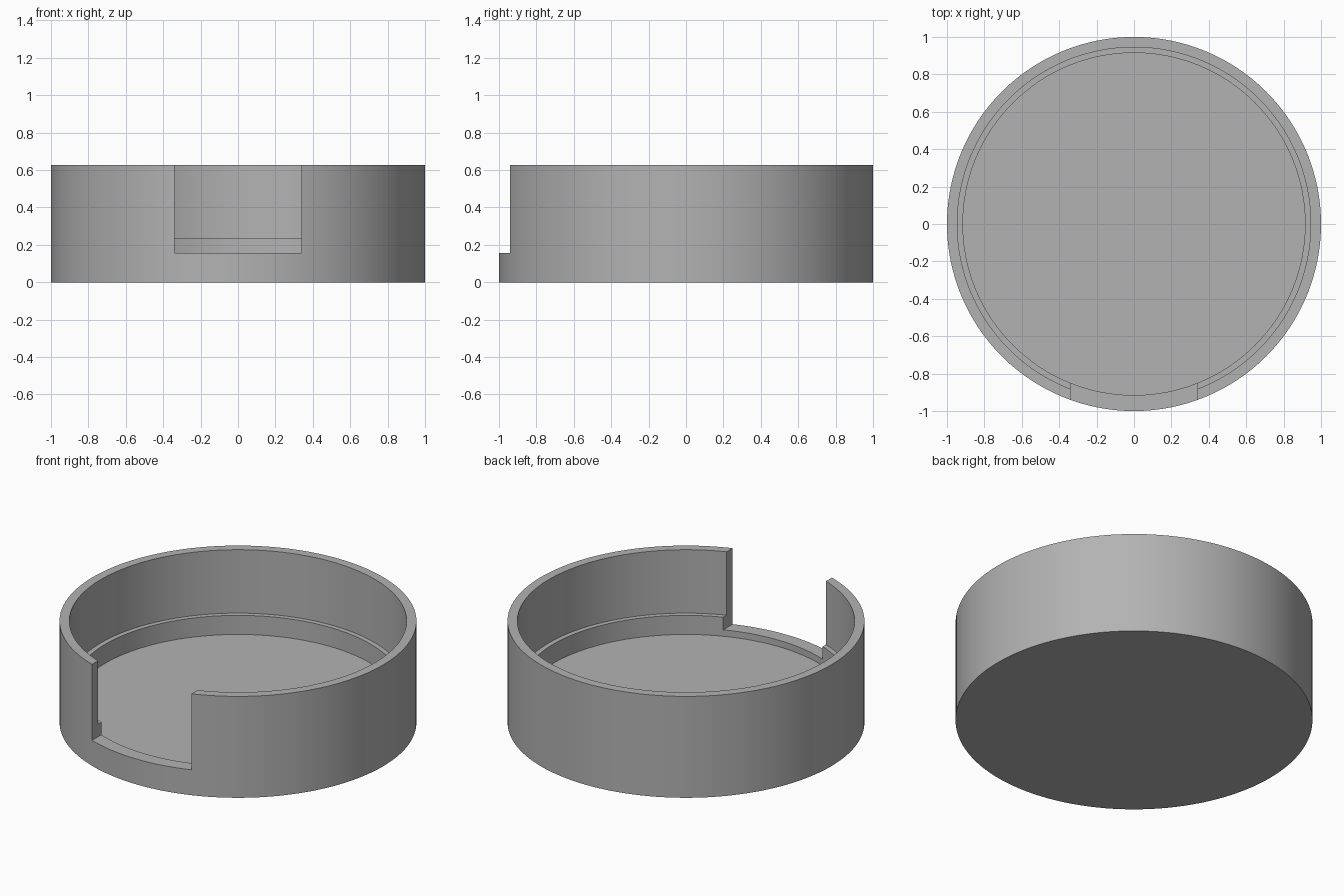
import bpy
import bmesh
import math

cube = bpy.data.objects.get("Cube")
if cube:
    bpy.data.objects.remove(cube, do_unlink=True)

HEIGHT = 0.627
LEDGE_Z = 0.235
FLOOR_Z = 0.117
NOTCH_Z = 0.157
NOTCH_HALF = 0.34
OUTER_R, RIM_R, LEDGE_R = 1.0, 0.945, 0.915
SEGMENTS = 128

grey = bpy.data.materials.new("plain grey")
grey.use_nodes = True
colour = (0.45, 0.45, 0.45, 1)
grey.diffuse_color = colour
grey.node_tree.nodes["Principled BSDF"].inputs["Base Color"].default_value = colour


def add_object(name, bm):
    bmesh.ops.recalc_face_normals(bm, faces=bm.faces)
    mesh = bpy.data.meshes.new(name)
    bm.to_mesh(mesh)
    bm.free()
    obj = bpy.data.objects.new(name, mesh)
    bpy.context.collection.objects.link(obj)
    return obj


# Round tray: wall, inner ledge and floor turned from one profile
profile = [(0, 0), (OUTER_R, 0), (OUTER_R, HEIGHT), (RIM_R, HEIGHT),
           (RIM_R, LEDGE_Z), (LEDGE_R, LEDGE_Z), (LEDGE_R, FLOOR_Z), (0, FLOOR_Z)]
bm = bmesh.new()
verts = [bm.verts.new((r, 0, z)) for r, z in profile]
edges = [bm.edges.new(pair) for pair in zip(verts, verts[1:])]
bmesh.ops.spin(bm, geom=verts + edges, cent=(0, 0, 0), axis=(0, 0, 1),
               angle=math.tau, steps=SEGMENTS)
bmesh.ops.remove_doubles(bm, verts=bm.verts, dist=0.0005)
tray = add_object("round_tray", bm)
tray.data.materials.append(grey)

# Front opening: straight-sided notch cut through the wall
bm = bmesh.new()
bmesh.ops.create_cube(bm, size=1)
bmesh.ops.scale(bm, vec=(2 * NOTCH_HALF, 0.6, 1), verts=bm.verts)
bmesh.ops.translate(bm, vec=(0, -1, NOTCH_Z + 0.5), verts=bm.verts)
cutter = add_object("notch_cutter", bm)
cutter.hide_render = True

cut = tray.modifiers.new("front notch", 'BOOLEAN')
cut.operation = 'DIFFERENCE'
cut.solver = 'EXACT'
cut.object = cutter
bpy.ops.object.select_all(action='DESELECT')
bpy.context.view_layer.objects.active = tray
tray.select_set(True)
bpy.ops.object.modifier_apply(modifier=cut.name)
bpy.data.objects.remove(cutter, do_unlink=True)

# Smooth curved walls, crisp rims
bpy.ops.object.shade_smooth_by_angle(angle=math.radians(30))
